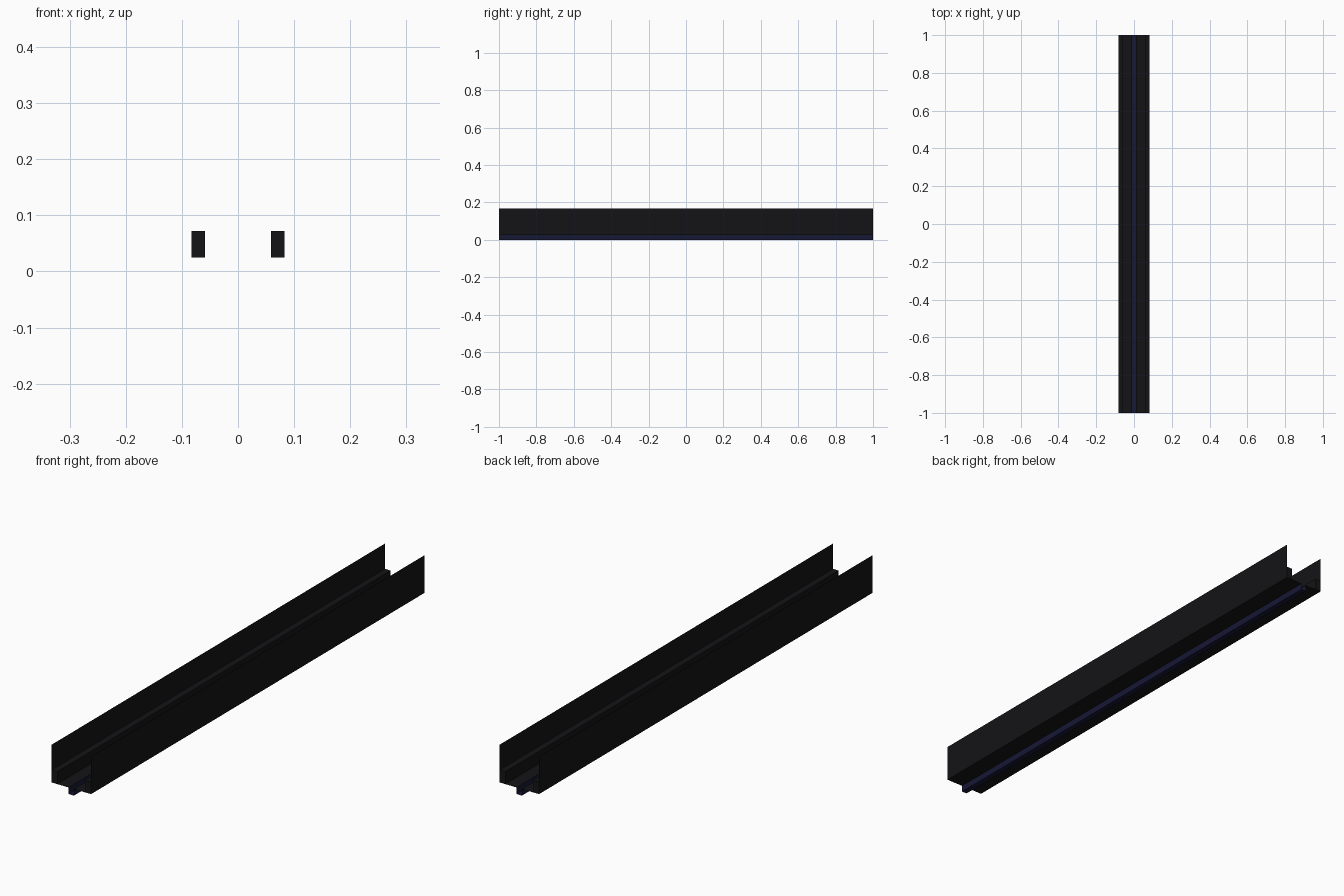
import bpy, bmesh

if "Cube" in bpy.data.objects:
    bpy.data.objects.remove(bpy.data.objects["Cube"])

HALF = 1.0      # half length along y
W = 0.083       # half width of the trench
FLOOR = 0.025   # floor level
TOP = 0.168     # wall top
SLOT = 0.011    # half width of centre channel
CURB_X, CURB_Z = 0.059, 0.072


def material(name, rgb):
    m = bpy.data.materials.new(name)
    m.diffuse_color = (*rgb, 1.0)
    m.use_nodes = True
    m.node_tree.nodes["Principled BSDF"].inputs["Base Color"].default_value = m.diffuse_color
    return m


dark = material("dark_metal", (0.007, 0.007, 0.008))
blue = material("dark_blue", (0.008, 0.009, 0.035))


def extrude_profile(name, points, mat, capped=False):
    """Sweep an (x, z) profile along y as a thin sheet, or as a closed, capped bar."""
    bm = bmesh.new()
    front = [bm.verts.new((x, -HALF, z)) for x, z in points]
    back = [bm.verts.new((x, HALF, z)) for x, z in points]
    n = len(points)
    for i in range(n if capped else n - 1):
        j = (i + 1) % n
        bm.faces.new((front[i], front[j], back[j], back[i]))
    if capped:
        bm.faces.new(front)
        bm.faces.new(back[::-1])
        bmesh.ops.recalc_face_normals(bm, faces=bm.faces[:])
    me = bpy.data.meshes.new(name)
    bm.to_mesh(me)
    bm.free()
    me.materials.append(mat)
    ob = bpy.data.objects.new(name, me)
    bpy.context.collection.objects.link(ob)
    return ob


# Centre channel sunk below the floor
extrude_profile("centre_channel",
                [(-SLOT, FLOOR), (-SLOT, 0), (SLOT, 0), (SLOT, FLOOR)], blue)

for side, s in (("left", -1), ("right", 1)):
    # Thin floor strip and tall thin side wall
    floor_wall = [(s * SLOT, FLOOR), (s * W, FLOOR), (s * W, TOP)]
    extrude_profile(side + "_floor_and_wall", floor_wall if s > 0 else floor_wall[::-1], dark)
    # Solid curb along the foot of the wall
    extrude_profile(side + "_curb",
                    [(s * CURB_X, FLOOR), (s * W, FLOOR), (s * W, CURB_Z), (s * CURB_X, CURB_Z)],
                    dark, capped=True)
